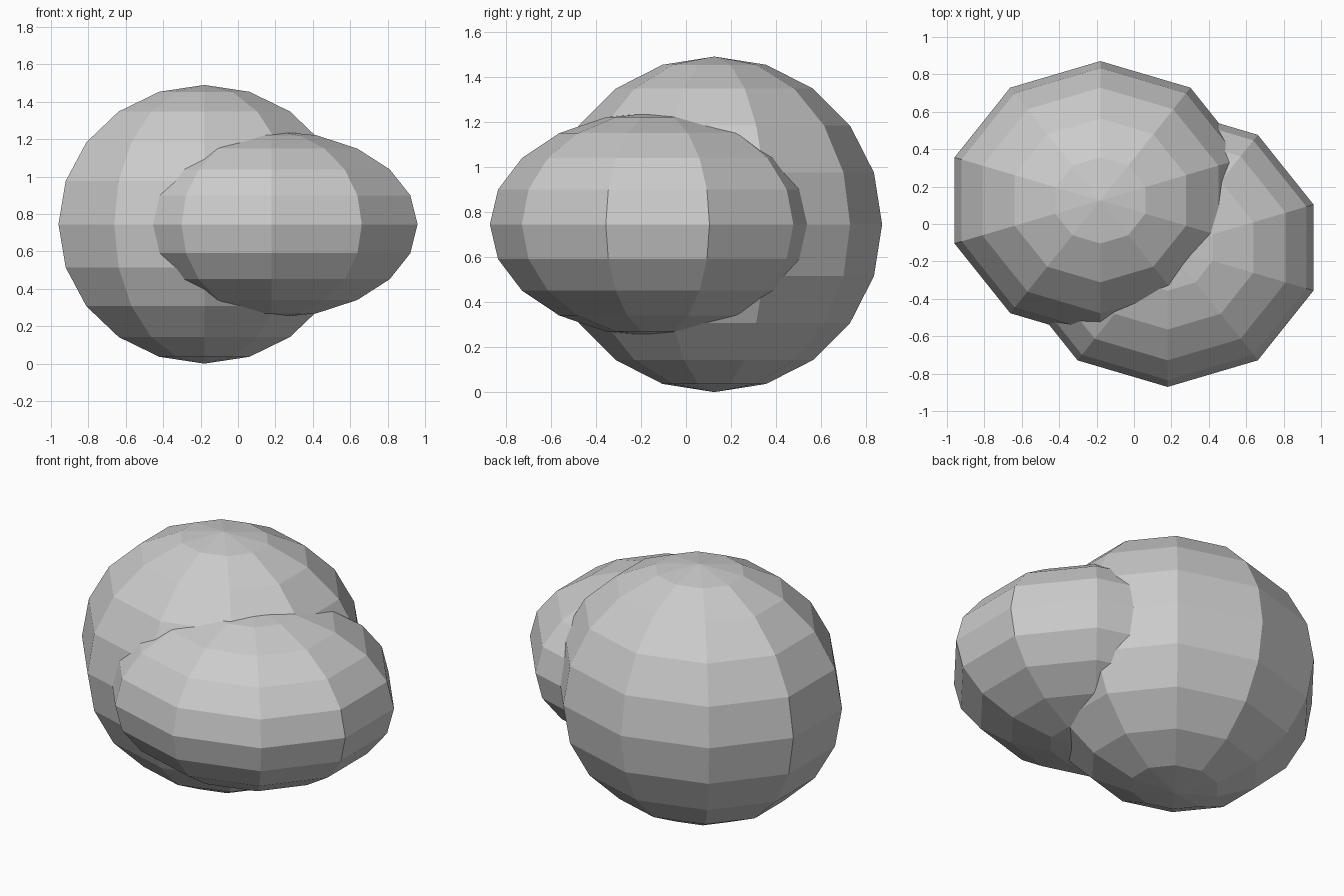
import bpy

if "Cube" in bpy.data.objects:
    bpy.data.objects.remove(bpy.data.objects["Cube"])


def ellipsoid(name, location, radii):
    """Flat-shaded 10 x 10 sphere stretched to three radii."""
    bpy.ops.mesh.primitive_uv_sphere_add(segments=10, ring_count=10, radius=1, location=location)
    obj = bpy.context.object
    obj.name = name
    obj.scale = radii
    bpy.ops.object.transform_apply(location=False, rotation=False, scale=True)
    bpy.ops.object.shade_flat()
    return obj


# Tall lobe, back left
ellipsoid("tall_lobe", (-0.18, 0.126, 0.745), (0.82, 0.745, 0.745))
# Flatter lobe, front right
ellipsoid("flat_lobe", (0.18, -0.126, 0.745), (0.82, 0.745, 0.50))
